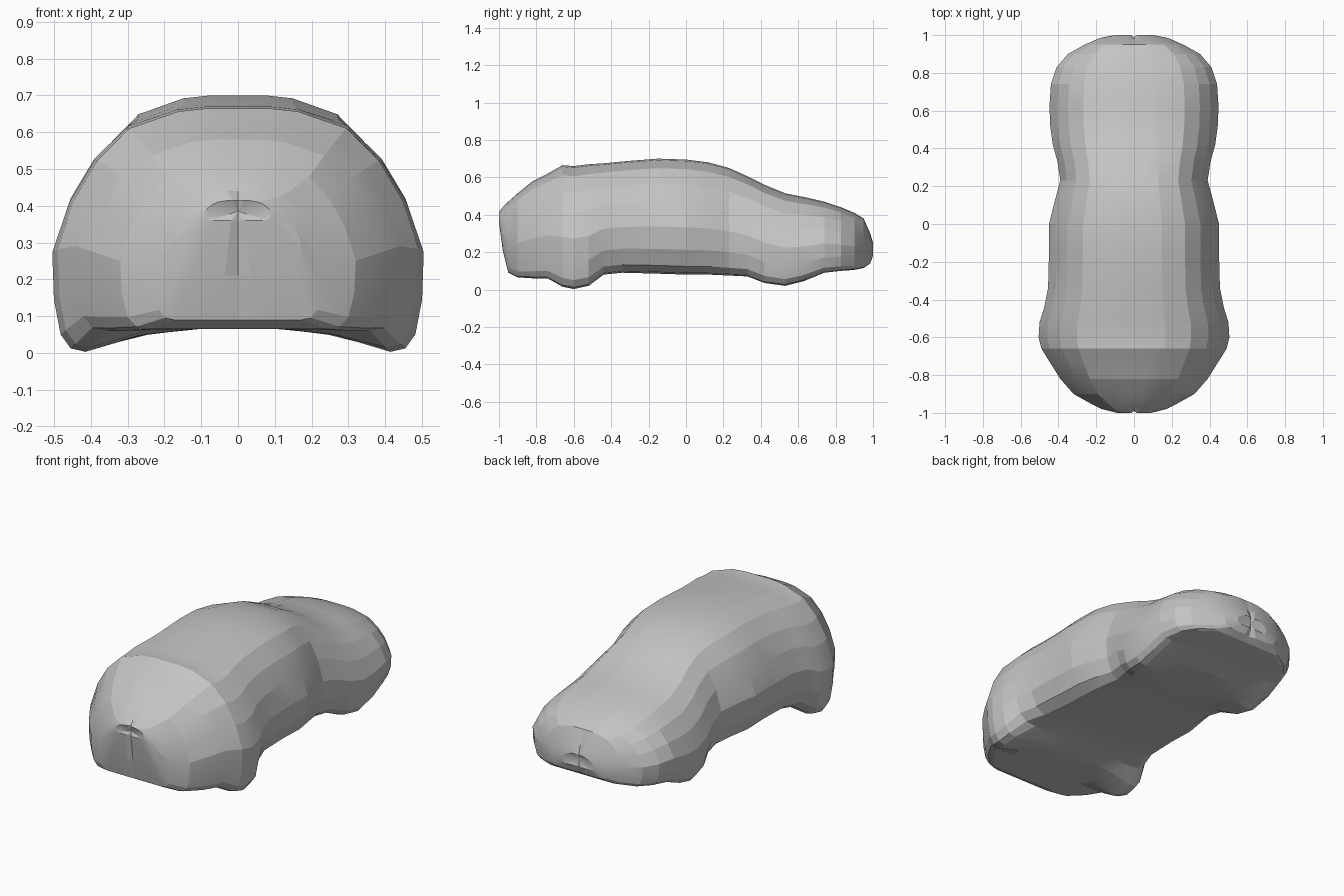
import bpy
import bmesh
import math

default_cube = bpy.data.objects.get("Cube")
if default_cube:
    bpy.data.objects.remove(default_cube, do_unlink=True)

# Single body colour
grey = bpy.data.materials.new("plain_grey")
grey.use_nodes = True
colour = (0.55, 0.55, 0.55, 1)
grey.diffuse_color = colour
grey.node_tree.nodes["Principled BSDF"].inputs["Base Color"].default_value = colour

# Cross-sections along the body: position, half width, top, bottom, sill width ratio
STATIONS = [
    (-1, .09, .415, .36, .7),
    (-.98, .17, .44, .21, .7),
    (-.95, .23, .47, .09, .75),
    (-.9, .32, .515, .065, .75),
    (-.82, .39, .58, .06, .8),
    (-.74, .44, .62, .06, .82),
    (-.66, .49, .665, .015, .82),
    (-.6, .505, .66, .003, .82),
    (-.52, .5, .67, .02, .82),
    (-.44, .475, .675, .08, .7),
    (-.34, .455, .685, .09, .6),
    (-.15, .45, .7, .085, .55),
    (0, .45, .695, .08, .55),
    (.12, .42, .68, .08, .6),
    (.23, .39, .65, .075, .65),
    (.33, .405, .605, .07, .7),
    (.42, .43, .56, .035, .8),
    (.53, .445, .515, .02, .82),
    (.63, .447, .495, .045, .82),
    (.74, .44, .47, .09, .8),
    (.83, .41, .44, .1, .8),
    (.9, .35, .41, .105, .8),
    (.95, .26, .38, .115, .75),
    (.985, .18, .3, .14, .7),
    (1, .1, .25, .18, .7),
]
# Roof and shoulder outline: width ratio, height ratio above the waist
UPPER = [(0, 1), (.17, 1), (.33, .98), (.6, .87), (.78, .66), (.91, .4), (1, .08)]
# Lower side outline: amount of inward tuck, depth ratio below the waist
LOWER = [(.05, .4), (.25, .8), (.55, .96), (1, 1)]


def half_section(width, top, bottom, sill):
    """Right-hand outline from the roof centre down to the belly centre."""
    waist = bottom + .36 * (top - bottom)
    belly = max(bottom, .065)
    points = [(width * u, waist + (top - waist) * v) for u, v in UPPER]
    for tuck, depth in LOWER:
        points.append((width * (1 + (sill - 1) * tuck),
                       waist - (waist - bottom) * depth))
    corner = width * sill
    points.append((corner * .65, bottom + (belly - bottom) * .7))
    points.append((corner * .3, belly))
    points.append((0, belly))
    return points


def body_ring(bm, y, *shape):
    """One closed cross-section, mirrored about the centre line."""
    half = half_section(*shape)
    outline = half + [(-x, z) for x, z in reversed(half[1:-1])]
    ring = []
    for x, z in outline:
        # Slight dimple on the centre line at both ends
        dent = .99 if x == 0 and abs(y) > .97 else 1
        ring.append(bm.verts.new((x, y * dent, z)))
    return ring


def close_end(bm, ring, y, z):
    """Fan of faces meeting at a central pole."""
    pole = bm.verts.new((0, y, z))
    for a, b in zip(ring, ring[1:] + ring[:1]):
        bm.faces.new((a, b, pole))


# Body shell lofted from nose to tail
bm = bmesh.new()
rings = [body_ring(bm, *station) for station in STATIONS]
for front, back in zip(rings, rings[1:]):
    for i in range(len(front)):
        j = (i + 1) % len(front)
        bm.faces.new((front[i], front[j], back[j], back[i]))
close_end(bm, rings[0], -.985, .385)
close_end(bm, rings[-1], .985, .22)
bmesh.ops.recalc_face_normals(bm, faces=bm.faces)

mesh = bpy.data.meshes.new("car_body_shell")
bm.to_mesh(mesh)
bm.free()
mesh.materials.append(grey)
mesh.shade_smooth()
mesh.set_sharp_from_angle(angle=math.radians(12))
body = bpy.data.objects.new("car_body_shell", mesh)
bpy.context.collection.objects.link(body)
